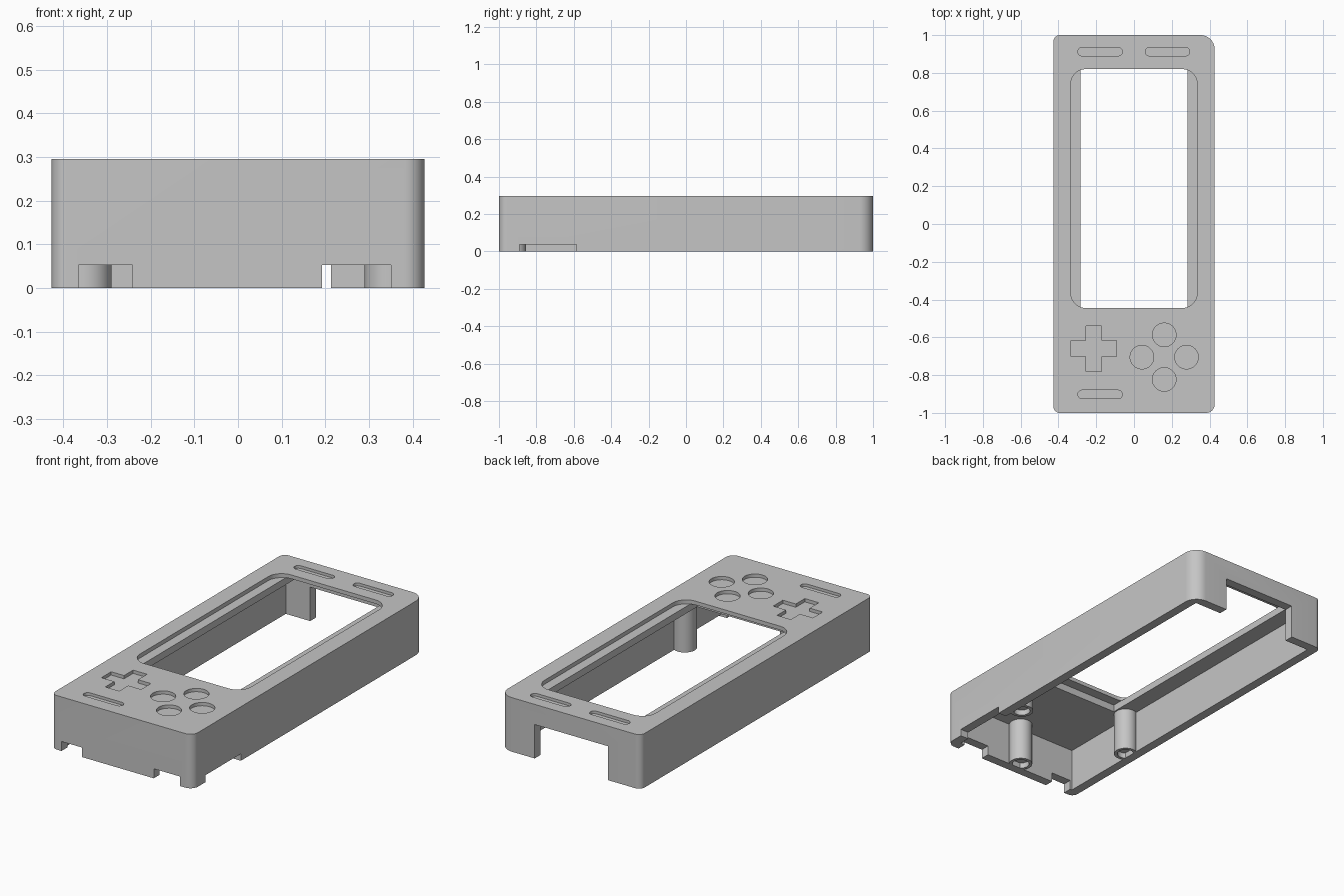
import bpy
import bmesh
from math import cos, sin, pi

cube = bpy.data.objects.get("Cube")
if cube:
    bpy.data.objects.remove(cube, do_unlink=True)

grey = bpy.data.materials.new("plain grey plastic")
grey.use_nodes = True
colour = (0.56, 0.56, 0.56, 1)
grey.diffuse_color = colour
grey.node_tree.nodes["Principled BSDF"].inputs["Base Color"].default_value = colour

TOP, CEILING, PLATE = 0.295, 0.235, 0.273


def arc(cx, cy, r, start, sweep, n):
    return [(cx + r * cos(start + sweep * i / n), cy + r * sin(start + sweep * i / n))
            for i in range(n + 1)]


def rounded(x0, x1, y0, y1, radii):
    """Rectangle outline; radii run front left, front right, back right, back left."""
    corners = [(x0, y0, 1, 1), (x1, y0, -1, 1), (x1, y1, -1, -1), (x0, y1, 1, -1)]
    pts = []
    for k, ((x, y, sx, sy), r) in enumerate(zip(corners, radii)):
        pts += arc(x + sx * r, y + sy * r, r, pi + k * pi / 2, pi / 2, 10) if r else [(x, y)]
    return pts


def circle(cx, cy, r):
    return arc(cx, cy, r, 0, 2 * pi, 48)[:-1]


def prism(name, outline, z0, z1):
    bm = bmesh.new()
    face = bm.faces.new([bm.verts.new((x, y, z0)) for x, y in outline])
    res = bmesh.ops.extrude_face_region(bm, geom=[face])
    bmesh.ops.translate(bm, vec=(0, 0, z1 - z0),
                        verts=[v for v in res["geom"] if isinstance(v, bmesh.types.BMVert)])
    bmesh.ops.remove_doubles(bm, verts=bm.verts, dist=1e-5)
    bmesh.ops.recalc_face_normals(bm, faces=bm.faces)
    mesh = bpy.data.meshes.new(name)
    bm.to_mesh(mesh)
    bm.free()
    mesh.materials.append(grey)
    obj = bpy.data.objects.new(name, mesh)
    bpy.context.collection.objects.link(obj)
    return obj


def cut(target, outline, z0, z1):
    cutter = prism("cutter", outline, z0, z1)
    cutter.hide_render = True
    mod = target.modifiers.new("cut", "BOOLEAN")
    mod.operation, mod.solver, mod.object = "DIFFERENCE", "EXACT", cutter
    bpy.context.view_layer.objects.active = target
    bpy.ops.object.modifier_apply(modifier=mod.name)
    bpy.data.objects.remove(cutter, do_unlink=True)


def box(x0, x1, y0, y1):
    return rounded(x0, x1, y0, y1, [0] * 4)


def smooth(obj):
    bpy.ops.object.select_all(action="DESELECT")
    obj.select_set(True)
    bpy.context.view_layer.objects.active = obj
    bpy.ops.object.shade_smooth_by_angle(angle=pi / 6)


# Outer case with one larger corner
case = prism("case_shell", rounded(-0.427, 0.427, -1, 1, [0.035, 0.045, 0.075, 0.035]), 0, TOP)

# Hollow underside, and the deeper screen bay between the side rails
cut(case, box(-0.377, 0.377, -0.95, 0.95), -0.1, CEILING)
cut(case, box(-0.283, 0.283, -0.5, 0.95), 0.1, PLATE + 0.001)

# Screen window, stopping on the rails
cut(case, rounded(-0.335, 0.335, -0.445, 0.82, [0.08] * 4), PLATE, 0.4)

# Openings in the walls: back, front pair and right side
cut(case, box(-0.23, 0.213, 0.9, 1.1), -0.1, 0.185)
for x0, x1 in ((-0.365, -0.242), (0.192, 0.35)):
    cut(case, box(x0, x1, -1.1, -0.92), -0.1, 0.052)
cut(case, box(0.36, 0.5, -0.89, -0.585), -0.1, 0.038)

# Shallow slots
for x0, y0 in ((-0.297, 0.89), (0.06, 0.89), (-0.297, -0.925)):
    cut(case, rounded(x0, x0 + 0.235, y0, y0 + 0.045, [0.022] * 4), TOP - 0.015, 0.4)

# Direction pad recess
px, py, arm, w = -0.213, -0.66, 0.12, 0.042
cross = []
for c, s in ((1, 0), (0, 1), (-1, 0), (0, -1)):
    for u, v in ((arm, -w), (arm, w), (w, w)):
        cross.append((px + u * c - v * s, py + u * s + v * c))
cut(case, cross, TOP - 0.018, 0.4)

# Four round button recesses
for dx, dy in ((0, 1), (0, -1), (1, 0), (-1, 0)):
    cut(case, circle(0.16 + 0.118 * dx, -0.705 + 0.118 * dy, 0.0625), TOP - 0.018, 0.4)
smooth(case)

# Screw posts under the roof
for name, x, y in (("left_post", 0.35, -0.49), ("right_post", -0.35, -0.485),
                   ("front_post", 0, -0.915)):
    post = prism(name, circle(x, y, 0.06), 0, CEILING + 0.002)
    cut(post, circle(x, y, 0.043), -0.1, 0.03)
    smooth(post)
